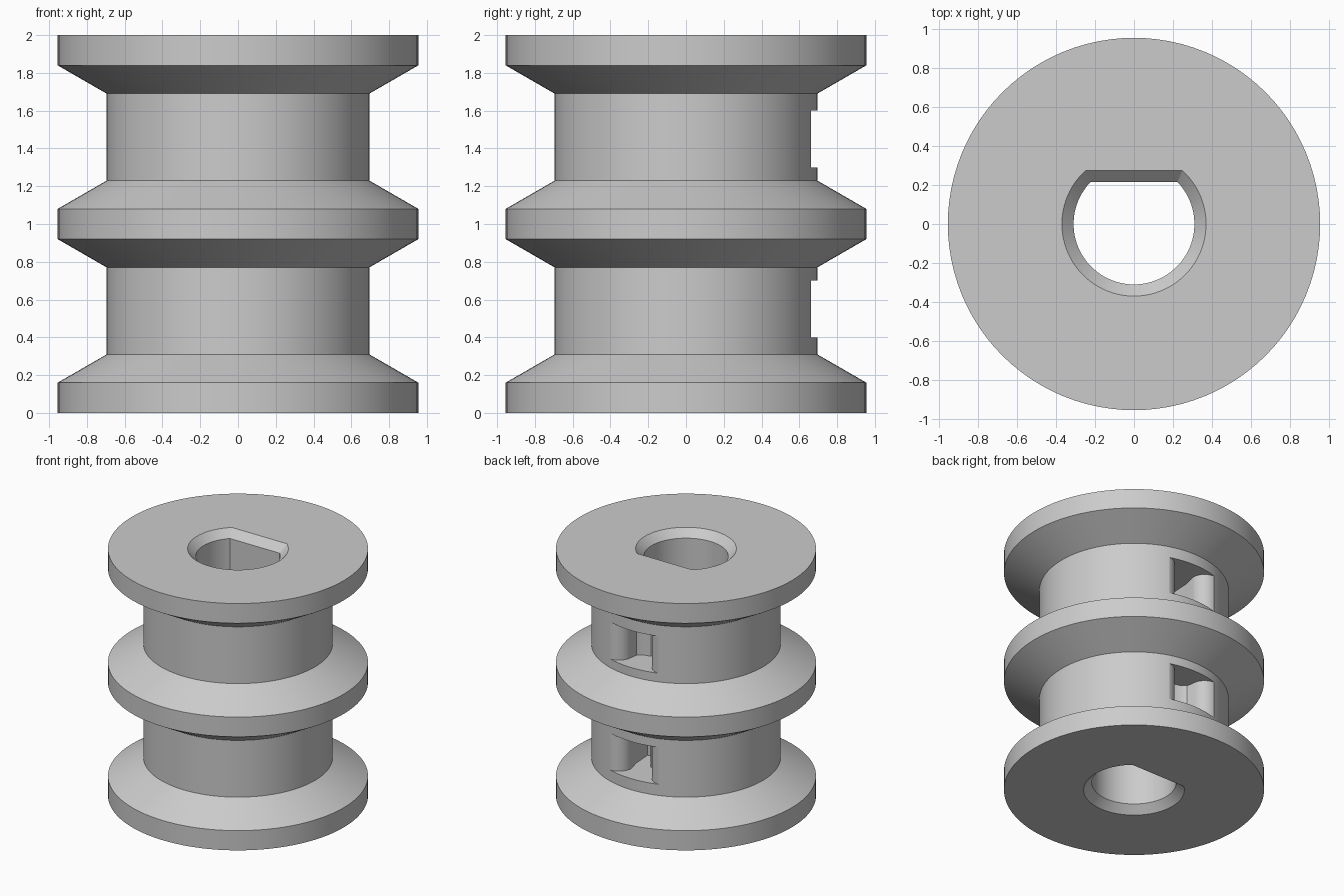
import bpy, bmesh
from math import sin, cos, pi, asin, radians

SEGS = 96

cube = bpy.data.objects.get("Cube")
if cube:
    bpy.data.objects.remove(cube)

grey = bpy.data.materials.new("plain_grey")
grey.use_nodes = True
colour = (0.6, 0.6, 0.6, 1)
grey.diffuse_color = colour
grey.node_tree.nodes["Principled BSDF"].inputs["Base Color"].default_value = colour


def loft(name, rings):
    """Closed solid from stacked outlines with equal point counts."""
    bm = bmesh.new()
    loops = [[bm.verts.new(p) for p in ring] for ring in rings]
    n = len(loops[0])
    for a, b in zip(loops, loops[1:]):
        for i in range(n):
            j = (i + 1) % n
            bm.faces.new((a[i], a[j], b[j], b[i]))
    bm.faces.new(loops[0][::-1])
    bm.faces.new(loops[-1])
    bmesh.ops.recalc_face_normals(bm, faces=bm.faces)
    mesh = bpy.data.meshes.new(name)
    bm.to_mesh(mesh)
    bm.free()
    mesh.materials.append(grey)
    obj = bpy.data.objects.new(name, mesh)
    bpy.context.collection.objects.link(obj)
    return obj


def circle(r, z):
    return [(r * cos(2 * pi * i / SEGS), r * sin(2 * pi * i / SEGS), z) for i in range(SEGS)]


def d_outline(r, flat, z):
    """Circle with its back side cut off straight at y = flat."""
    a = asin(flat / r)
    start, sweep = pi - a, pi + 2 * a
    return [(r * cos(start + sweep * i / 64), r * sin(start + sweep * i / 64), z)
            for i in range(65)]


def slot_outline(side):
    """Flared mouth, narrow neck, then a channel bending to one side."""
    mouth = [(0.215, 0.8)] + [(0.215 - 0.11 * sin(t), 0.55 + 0.11 * cos(t))
                              for t in (pi / 2 * k / 10 for k in range(11))]
    bend = [(0.095, 0.495), (0.06, 0.465), (0, 0.45), (-0.04, 0.4), (-0.06, 0.29),
            (-0.14, 0.29), (-0.13, 0.45)]
    pts = mouth + bend + [(-x, y) for x, y in reversed(mouth)]
    return [(side * x, y) for x, y in pts]


# Spool body: three flanges with sloped shoulders and two drums
flange, drum = 0.955, 0.695
profile = [(flange, 0), (flange, 0.16), (drum, 0.31), (drum, 0.77), (flange, 0.92),
           (flange, 1.08), (drum, 1.23), (drum, 1.69), (flange, 1.84), (flange, 2)]
body = loft("spool_body", [circle(r, z) for r, z in profile])

# D-shaped shaft bore, chamfered at both ends
cutters = [loft("bore_cutter", [d_outline(0.31 + e, 0.215 + e, z) for e, z in
                                ((0.07, -0.01), (0, 0.06), (0, 1.94), (0.07, 2.01))])]

# Cord slots in the back of each drum, handed opposite ways
for side, low in ((-1, 0.4), (1, 1.3)):
    pts = slot_outline(side)
    cutters.append(loft("slot_cutter", [[(x, y, z) for x, y in pts]
                                        for z in (low, low + 0.3)]))

bpy.context.view_layer.objects.active = body
for cutter in cutters:
    cutter.hide_render = True
    mod = body.modifiers.new("cut", 'BOOLEAN')
    mod.operation = 'DIFFERENCE'
    mod.solver = 'EXACT'
    mod.object = cutter
    bpy.ops.object.modifier_apply(modifier=mod.name)
    bpy.data.objects.remove(cutter)

# Smooth curved walls, sharp rims
bpy.ops.object.select_all(action='DESELECT')
body.select_set(True)
bpy.ops.object.shade_smooth_by_angle(angle=radians(30))
